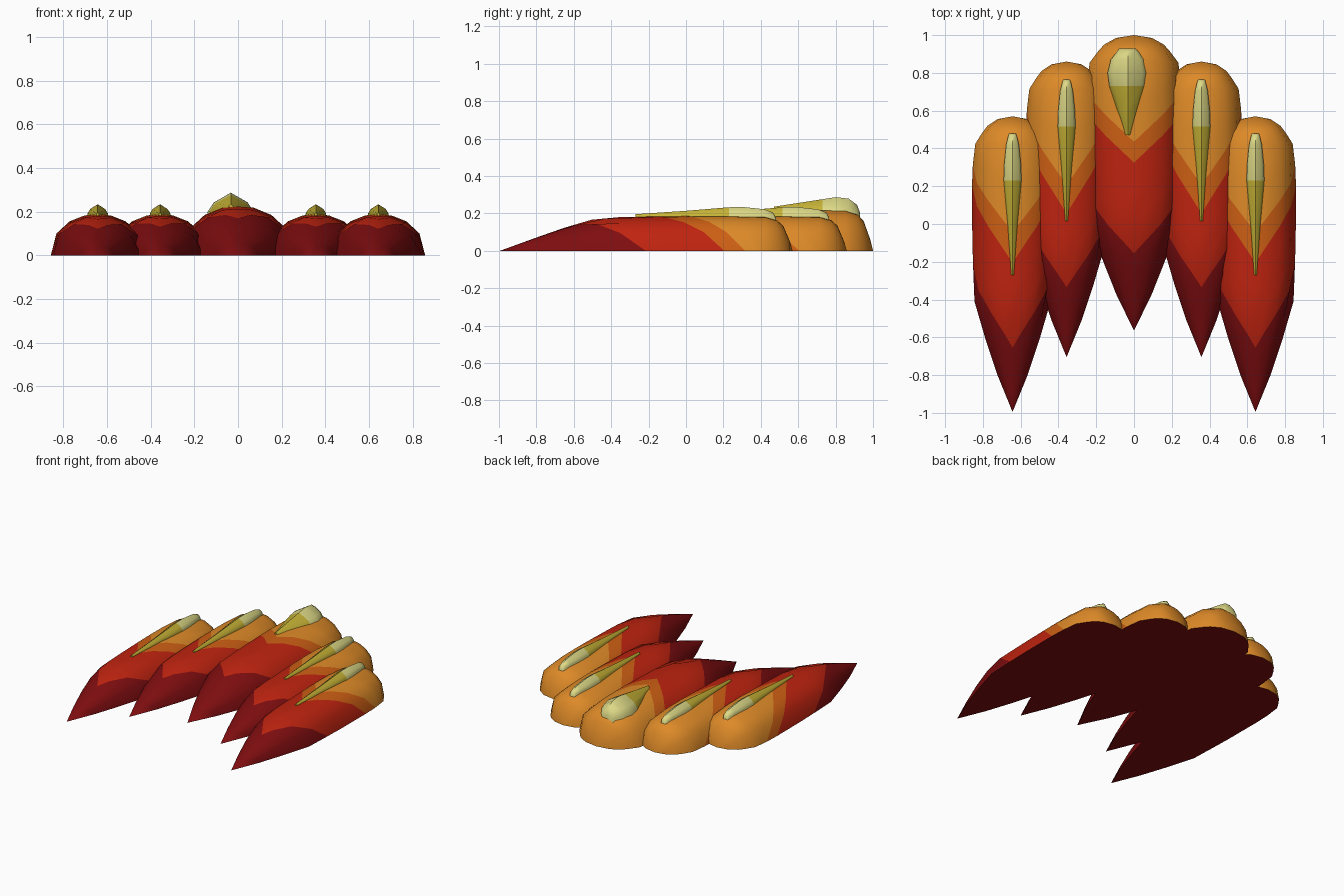
import bpy, bmesh, math

if "Cube" in bpy.data.objects:
    bpy.data.objects.remove(bpy.data.objects["Cube"])


def material(name, rgb):
    m = bpy.data.materials.new(name)
    m.diffuse_color = (*rgb, 1)
    m.use_nodes = True
    m.node_tree.nodes["Principled BSDF"].inputs["Base Color"].default_value = m.diffuse_color
    return m


DARK_RED = material("dark red", (0.21, 0.004, 0.005))
RED = material("red", (0.52, 0.017, 0.005))
DARK_ORANGE = material("dark orange", (0.61, 0.114, 0.007))
ORANGE = material("orange", (0.73, 0.255, 0.021))
YELLOW = material("yellow", (0.578, 0.456, 0.038))
PALE = material("pale yellow", (0.73, 0.70, 0.242))


def lerp_table(table, s):
    """Piecewise linear lookup."""
    for (a, va), (b, vb) in zip(table, table[1:]):
        if s <= b:
            return va + (vb - va) * (s - a) / (b - a)
    return table[-1][1]


def loft(name, rings, bands, mats):
    """Skin a list of rings; bands gives each strip's material, last column is the base."""
    bm = bmesh.new()
    rows = [[bm.verts.new(p) for p in ring] for ring in rings]
    n = len(rows[0])
    for i in range(len(rows) - 1):
        for j in range(n):
            k = (j + 1) % n
            f = bm.faces.new((rows[i][j], rows[i][k], rows[i + 1][k], rows[i + 1][j]))
            f.material_index = 0 if j == n - 1 else bands[i]
    bm.faces.new(rows[0])
    end = bm.faces.new(rows[-1][::-1])
    end.material_index = bands[-1]
    bmesh.ops.remove_doubles(bm, verts=bm.verts, dist=0.0005)
    bmesh.ops.dissolve_degenerate(bm, edges=bm.edges, dist=0.0005)
    bmesh.ops.recalc_face_normals(bm, faces=bm.faces)
    me = bpy.data.meshes.new(name)
    bm.to_mesh(me)
    bm.free()
    for m in mats:
        me.materials.append(m)
    ob = bpy.data.objects.new(name, me)
    bpy.context.collection.objects.link(ob)
    bpy.ops.object.select_all(action='DESELECT')
    ob.select_set(True)
    bpy.context.view_layer.objects.active = ob
    bpy.ops.object.shade_smooth_by_angle(angle=math.radians(40))
    return ob


# scale half-width and height along its length, measured from the tip
WIDTH = [(0, 0), (.19, .078), (.34, .13), (.59, .203), (.9, .213), (1.27, .215),
         (1.42, .197), (1.51, .14), (1.55, .08), (1.565, 0)]
HEIGHT = [(0, 0), (.15, .055), (.34, .122), (.53, .178), (1.1, .19), (1.3, .187),
          (1.42, .183), (1.48, .165), (1.53, .12), (1.565, 0)]
# half of the domed cross-section, crown to base
DOME = [(0, 1), (.28, .97), (.6, .82), (.88, .53), (1, 0)]


def scale(name, x, tip, size, crowns):
    """Domed pointed scale whose rings follow the chevron colour borders."""
    section = [(-a, b, j / 4) for j, (a, b) in enumerate(DOME)][::-1]
    section += [(a, b, j / 4) for j, (a, b) in enumerate(DOME)][1:]
    columns = []
    for a, b, t in section:
        b1 = crowns[0] + (.78 - crowns[0]) * t ** 1.3
        b2 = crowns[1] + (1.20 - crowns[1]) * t ** 1.1
        b3 = crowns[2] + (1.31 - crowns[2]) * t ** 1.1
        ss = [0, b1 * .25, b1 * .5, b1 * .75, b1, b1 + (b2 - b1) / 3,
              b1 + (b2 - b1) * 2 / 3, b2, b3, (b3 + 1.42) / 2,
              1.42, 1.48, 1.515, 1.55, 1.565]
        columns.append([(x + size * a * lerp_table(WIDTH, s), tip + s,
                         size * b * lerp_table(HEIGHT, s)) for s in ss])
    bands = [0] * 4 + [1] * 3 + [2] + [3] * 6
    loft(name, list(zip(*columns)), bands, [DARK_RED, RED, DARK_ORANGE, ORANGE])


def spike(name, x, y, stations):
    """Ridged spike: stations are (y, half width, shoulder z, crest z, band)."""
    rings = []
    for s, w, zs, zc, _ in stations:
        half = [(w, .015), (w, zs), (w * .72, zs + (zc - zs) * .5)]
        ring = [(x - a, y + s, z) for a, z in half] + [(x, y + s, zc)]
        ring += [(x + a, y + s, z) for a, z in half[::-1]]
        rings.append(ring)
    loft(name, rings, [st[4] for st in stations], [YELLOW, PALE])


SLIM = [(0, .007, .185, .196, 0), (.27, .026, .187, .214, 0), (.50, .047, .192, .233, 1),
        (.58, .045, .192, .234, 1), (.69, .034, .19, .222, 1), (.735, .023, .185, .205, 1),
        (.75, .018, .16, .18, 1)]
BROAD = [(0, .014, .215, .236, 0), (.13, .055, .21, .256, 0), (.26, .098, .20, .276, 1),
         (.33, .107, .198, .287, 1), (.40, .09, .198, .279, 1), (.445, .055, .195, .245, 1),
         (.46, .045, .17, .205, 1)]

# centre scale and its broad spike
scale("centre_scale", 0, -.565, 1.19, (.41, .89, 1.0))
spike("centre_spike", -.033, .47, BROAD)

# mirrored pairs of side scales with slim spikes
for side, sx in (("left", -1), ("right", 1)):
    scale(side + "_middle_scale", sx * .357, -.705, 1.0, (.37, .76, .91))
    spike(side + "_middle_spike", sx * .357, .015, SLIM)
    scale(side + "_outer_scale", sx * .643, -.995, 1.0, (.34, .79, .95))
    spike(side + "_outer_spike", sx * .643, -.27, SLIM)
